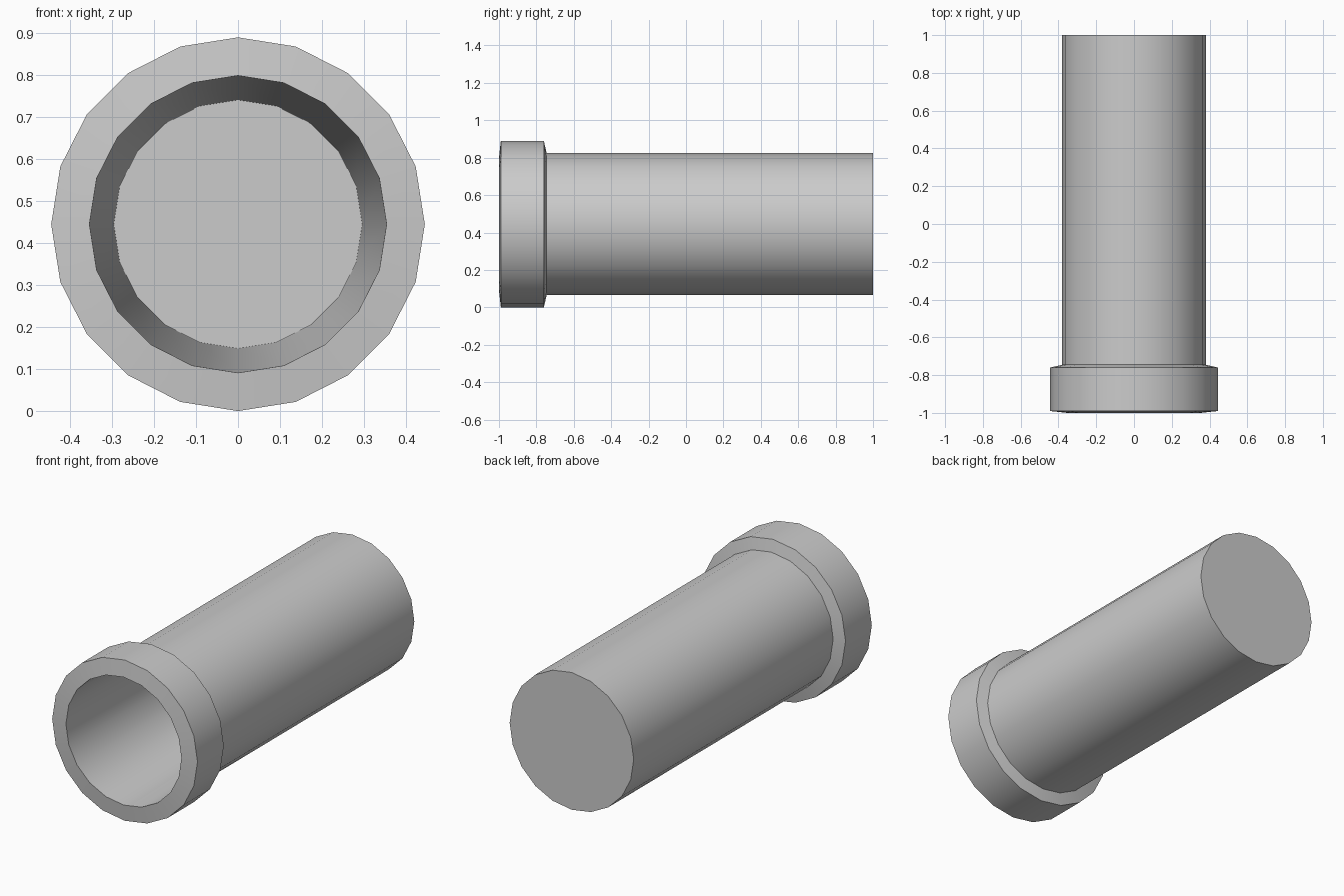
import bpy, bmesh, math

if "Cube" in bpy.data.objects:
    bpy.data.objects.remove(bpy.data.objects["Cube"])

SIDES = 20
CENTRE_Z = 0.445

# Profile along the tube as (radius, y), from the bore floor out to the closed end
PROFILE = [
    (0.296, 0.90),    # bore floor
    (0.354, -1.00),   # bore mouth
    (0.445, -0.99),   # collar front rim
    (0.445, -0.76),   # collar back rim
    (0.380, -0.745),  # collar meets body
    (0.380, 1.00),    # closed end
]


def ring(bm, radius, y):
    return [bm.verts.new((radius * math.cos(2 * math.pi * i / SIDES), y,
                          CENTRE_Z + radius * math.sin(2 * math.pi * i / SIDES)))
            for i in range(SIDES)]


# Collared tube: rings joined in order, capped at the bore floor and the end
bm = bmesh.new()
rings = [ring(bm, r, y) for r, y in PROFILE]
for a, b in zip(rings, rings[1:]):
    for i in range(SIDES):
        j = (i + 1) % SIDES
        bm.faces.new((a[i], a[j], b[j], b[i]))
bm.faces.new(rings[0])
bm.faces.new(rings[-1])
bmesh.ops.recalc_face_normals(bm, faces=bm.faces)

mesh = bpy.data.meshes.new("collared_tube")
bm.to_mesh(mesh)
bm.free()
tube = bpy.data.objects.new("collared_tube", mesh)
bpy.context.collection.objects.link(tube)

# Smooth walls with crisp rims
bpy.context.view_layer.objects.active = tube
tube.select_set(True)
bpy.ops.object.shade_smooth_by_angle(angle=math.radians(30))
